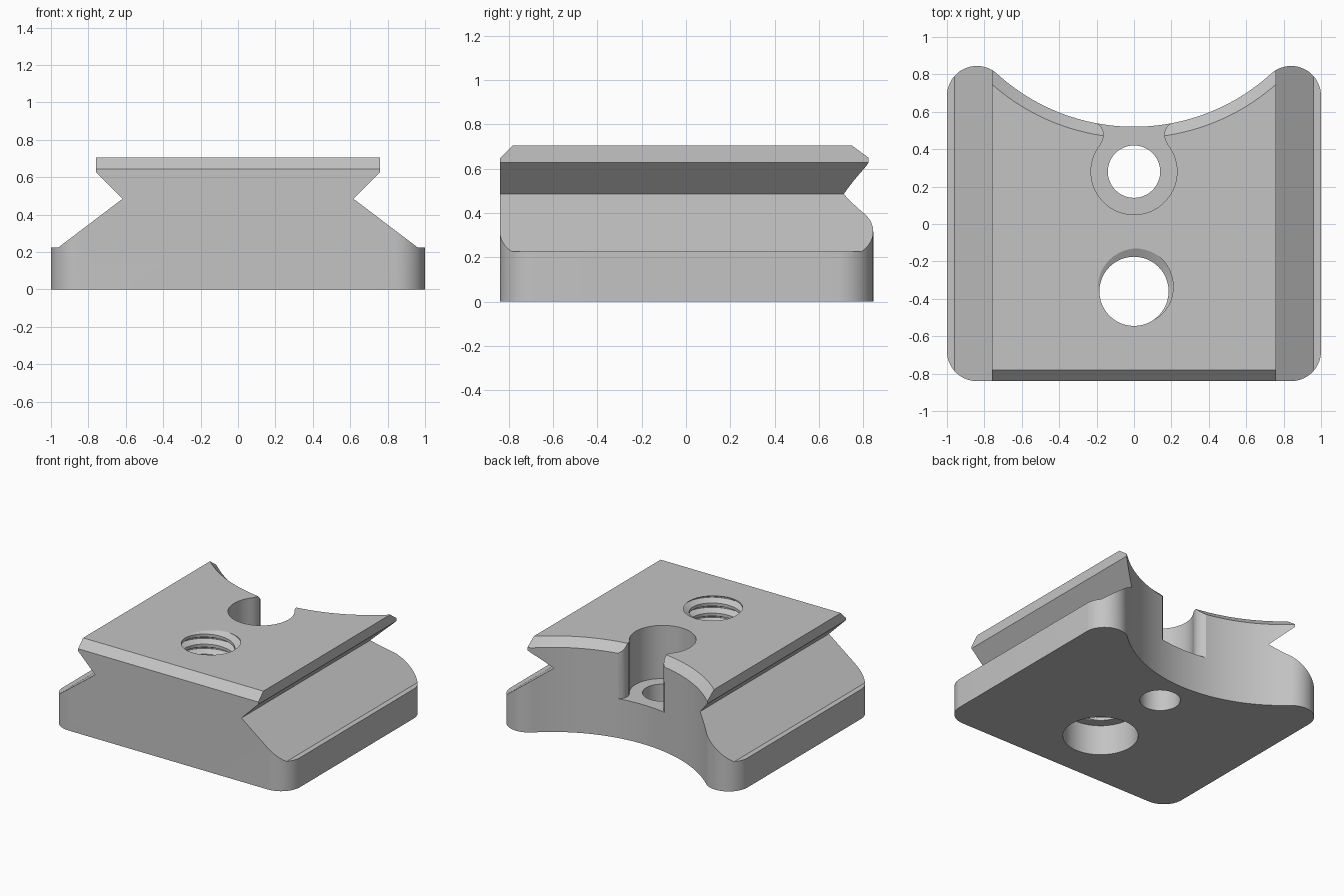
import bpy, bmesh, math
from mathutils import Matrix

if "Cube" in bpy.data.objects:
    bpy.data.objects.remove(bpy.data.objects["Cube"])

grey = bpy.data.materials.new("light_grey")
grey.diffuse_color = (0.55, 0.55, 0.55, 1)
grey.use_nodes = True
grey.node_tree.nodes["Principled BSDF"].inputs["Base Color"].default_value = grey.diffuse_color


def finish(name, bm):
    bmesh.ops.recalc_face_normals(bm, faces=bm.faces)
    me = bpy.data.meshes.new(name)
    bm.to_mesh(me)
    bm.free()
    me.materials.append(grey)
    ob = bpy.data.objects.new(name, me)
    bpy.context.collection.objects.link(ob)
    return ob


def prism(name, pts, start, length, axis="z"):
    """Extrude a closed 2D outline along z, y (outline in xz) or x (outline in yz)."""
    place = {"z": lambda a, b: (a, b, start), "y": lambda a, b: (a, start, b),
             "x": lambda a, b: (start, a, b)}[axis]
    bm = bmesh.new()
    face = bm.faces.new([bm.verts.new(place(a, b)) for a, b in pts])
    ext = bmesh.ops.extrude_face_region(bm, geom=[face])
    vec = [length if c == axis else 0 for c in "xyz"]
    bmesh.ops.translate(bm, vec=vec, verts=[v for v in ext["geom"] if isinstance(v, bmesh.types.BMVert)])
    return finish(name, bm)


def cone(name, x, y, z0, z1, r0, r1, segs=64):
    bm = bmesh.new()
    bmesh.ops.create_cone(bm, cap_ends=True, segments=segs, radius1=r0, radius2=r1, depth=z1 - z0,
                          matrix=Matrix.Translation((x, y, (z0 + z1) / 2)))
    return finish(name, bm)


def arc(cx, cy, r, a0, a1, n):
    return [(cx + r * math.cos(math.radians(a0 + (a1 - a0) * i / n)),
             cy + r * math.sin(math.radians(a0 + (a1 - a0) * i / n))) for i in range(n + 1)]


def mirrored(half):
    return half + [(-x, y) for x, y in reversed(half) if abs(x) > 1e-6]


def boolean(target, cutter, op="DIFFERENCE"):
    mod = target.modifiers.new(cutter.name, "BOOLEAN")
    mod.operation, mod.solver, mod.object = op, "EXACT", cutter
    bpy.context.view_layer.objects.active = target
    bpy.ops.object.modifier_apply(modifier=mod.name)
    bpy.data.objects.remove(cutter)


def thread(name, cx, cy, z0, turns, pitch, r_in, r_out, n=48):
    """Closed helical cutter; the rows follow the helix so the thread stays clean."""
    prof = [(0.0, r_in), (0.3, r_in), (0.6, r_out), (0.7, r_out)]
    bm = bmesh.new()
    rows = []
    for k in range(n * turns + 1):
        a = 2 * math.pi * k / n
        rows.append([bm.verts.new((cx + r * math.cos(a), cy + r * math.sin(a), z0 + pitch * (k / n + t)))
                     for t, r in prof])
    last = len(rows) - 1
    for k in range(last):
        for j in range(3):
            bm.faces.new((rows[k][j], rows[k + 1][j], rows[k + 1][j + 1], rows[k][j + 1]))
        if k + 1 + n <= last:
            bm.faces.new((rows[k][3], rows[k + 1][3], rows[k + 1 + n][0], rows[k + n][0]))
    # fan caps over the stepped spiral ends
    low = [rows[k][0] for k in range(n + 1)] + rows[0][:0:-1]
    high = [rows[k][3] for k in range(last - n, last + 1)] + rows[last][2::-1]
    for loop, z in ((low, z0), (high, z0 + pitch * (turns + 1))):
        c = bm.verts.new((cx, cy, z))
        for i in range(len(loop)):
            bm.faces.new((loop[i], loop[(i + 1) % len(loop)], c))
    return finish(name, bm)


# Plan outline: rounded front corners, rounded ears and a concave back
R, CY = 1.088, 1.608
ear_end = math.degrees(math.atan2(CY - 0.685, -0.84))
half = arc(0.84, -0.68, 0.16, -90, 0, 14)
half += arc(0.84, 0.685, 0.16, 0, ear_end, 22)
half += arc(0, CY, R, ear_end - 180, -90, 24)[1:]
body = prism("dovetail_clamp", mirrored(half), 0, 0.9)

# Dovetail cross-section
section = [(1.1, -0.1), (1.1, 0.225), (0.96, 0.225), (0.617, 0.485), (0.76, 0.627), (0.76, 0.705)]
boolean(body, prism("dovetail_section", mirrored(section), -1, 2, "y"), "INTERSECT")

# Chamfers on the front top edge and along the concave back
boolean(body, prism("front_chamfer", [(-0.94, 0.545), (-0.68, 0.805), (-0.94, 0.805)], -1.2, 2.4, "x"))
boolean(body, cone("back_chamfer", 0, CY, 0.545, 0.905, R - 0.1, R + 0.26, 192))

# Open counterbore with rounded lips, and its through hole
pocket = arc(0, 0.28, 0.23, -90, 39, 24)
pocket += [(0.166, 0.45), (0.162, 0.475), (0.165, 0.498), (0.176, 0.52), (0.2, 0.541), (0.2, 0.65)]
boolean(body, prism("pocket", mirrored(pocket), 0.3, 0.6))
boolean(body, cone("screw_hole", 0, 0.28, -0.1, 0.5, 0.14, 0.14))

# Threaded hole with a wider bore underneath
pitch = 0.0767
z_start = 0.705 - pitch * (7 + 0.65 + 70 / 360)
boolean(body, thread("thread", 0, -0.36, z_start, 10, pitch, 0.185, 0.23))
boolean(body, cone("lower_bore", 0, -0.36, -0.1, 0.23, 0.26, 0.26))

bpy.ops.object.select_all(action="DESELECT")
body.select_set(True)
bpy.context.view_layer.objects.active = body
bpy.ops.object.shade_smooth_by_angle(angle=math.radians(25))
